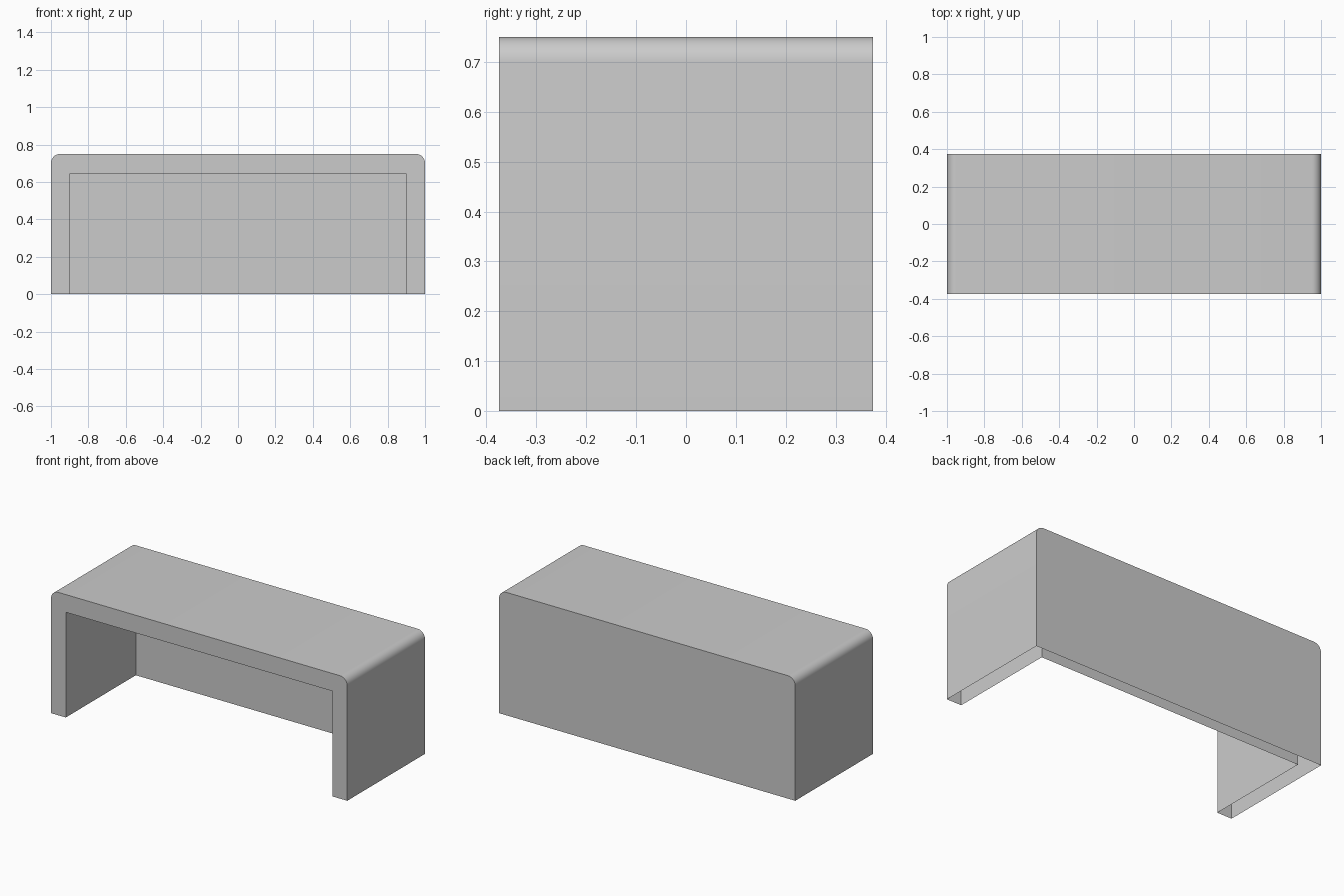
import bpy, bmesh, math

if "Cube" in bpy.data.objects:
    bpy.data.objects.remove(bpy.data.objects["Cube"])

W, D, H, R = 1.0, 0.375, 0.75, 0.05   # half width, half depth, height, corner radius
IW, IH, IB = 0.90, 0.642, 0.30        # recess half width, height, back position
SEG = 8


def arc(cx, a0, a1):
    return [(cx + R * math.cos(math.radians(a0 + (a1 - a0) * i / SEG)),
             H - R + R * math.sin(math.radians(a0 + (a1 - a0) * i / SEG)))
            for i in range(SEG + 1)]


# Open profiles: rounded outer arch and square inner recess
outer = [(W, 0)] + arc(W - R, 0, 90) + arc(-W + R, 90, 180) + [(-W, 0)]
inner = [(-IW, 0), (-IW, IH), (IW, IH), (IW, 0)]

bm = bmesh.new()


def ring(profile, y):
    return [bm.verts.new((x, y, z)) for x, z in profile]


def strip(a, b):
    for i in range(len(a) - 1):
        bm.faces.new((a[i], a[i + 1], b[i + 1], b[i]))


of, ob = ring(outer, -D), ring(outer, D)
nf, nb = ring(inner, -D), ring(inner, IB)

strip(ob, of)            # outer sides and top
strip(nb, nf)            # recess sides and ceiling
bm.faces.new(of + nf)    # front frame
bm.faces.new(ob[::-1])   # back panel, outside
bm.faces.new(nb)         # back panel, inside (underside stays open)
bmesh.ops.recalc_face_normals(bm, faces=bm.faces)
# keep the shell facing outwards
top = max(bm.faces, key=lambda f: f.calc_center_median().z)
if top.normal.z < 0:
    bmesh.ops.reverse_faces(bm, faces=bm.faces)

mesh = bpy.data.meshes.new("desk_shell")
bm.to_mesh(mesh)
bm.free()
desk = bpy.data.objects.new("desk_shell", mesh)
bpy.context.collection.objects.link(desk)
bpy.context.view_layer.objects.active = desk
desk.select_set(True)
bpy.ops.object.shade_smooth_by_angle(angle=math.radians(30))
